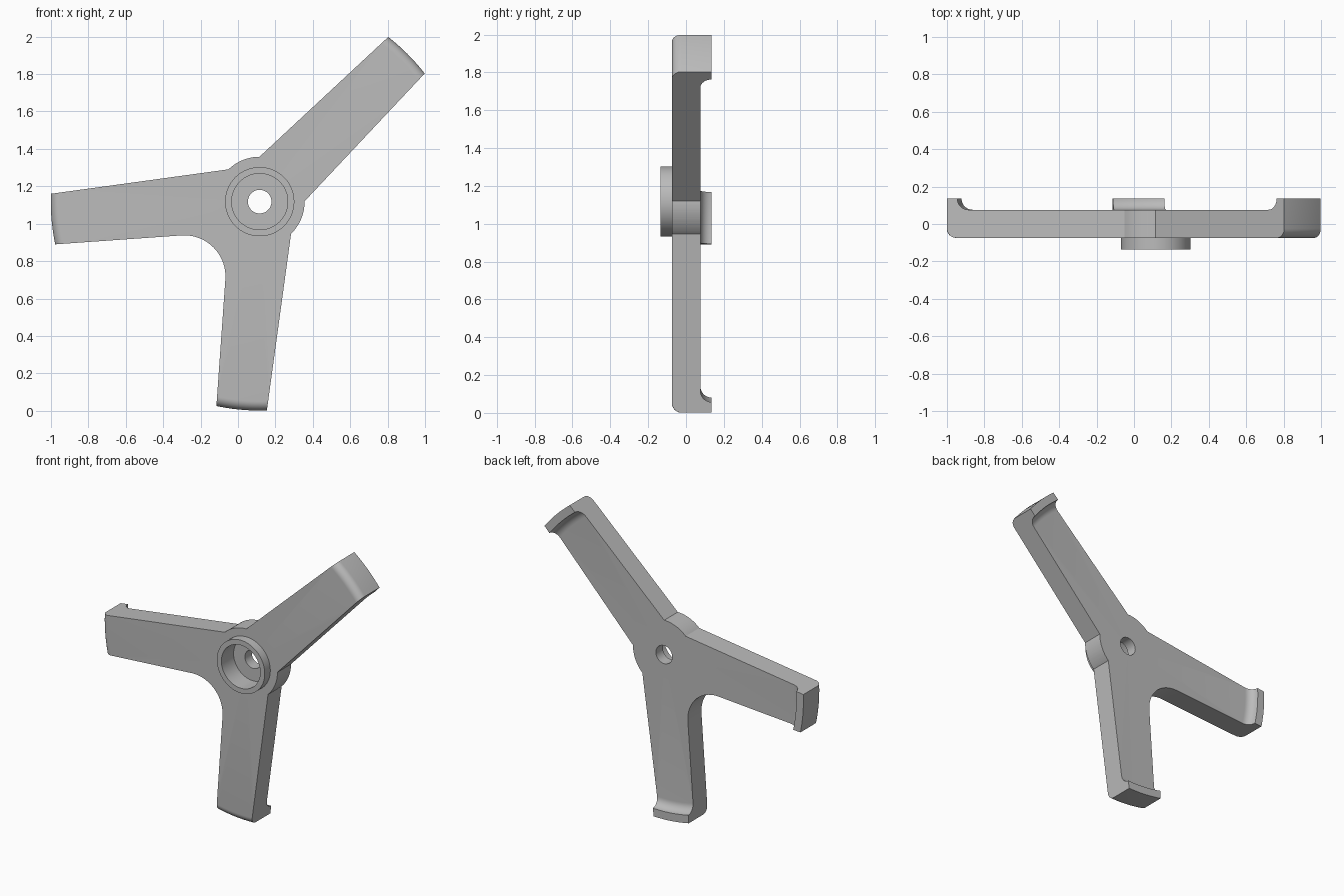
import bpy, bmesh
from math import cos, sin, pi, radians, atan2
from mathutils import Vector, Matrix

old = bpy.data.objects.get("Cube")
if old:
    bpy.data.objects.remove(old, do_unlink=True)

HUB = Vector((0.116, 1.118))      # hub axis in x, z
TIP_R, HUB_R = 1.117, 0.24
FRONT, BACK, LIP = -0.074, 0.076, 0.135

grey = bpy.data.materials.new("plain grey")
grey.use_nodes = True
grey.diffuse_color = (0.5, 0.5, 0.5, 1)
grey.node_tree.nodes["Principled BSDF"].inputs["Base Color"].default_value = (0.5, 0.5, 0.5, 1)


def make_object(name, bm):
    bmesh.ops.recalc_face_normals(bm, faces=bm.faces)
    mesh = bpy.data.meshes.new(name)
    bm.to_mesh(mesh)
    bm.free()
    mesh.materials.append(grey)
    obj = bpy.data.objects.new(name, mesh)
    bpy.context.collection.objects.link(obj)
    return obj


def arc(cx, cy, r, a0, a1, n):
    """Points on an arc, angles in degrees."""
    steps = [radians(a0 + (a1 - a0) * i / n) for i in range(n + 1)]
    return [Vector((cx + r * cos(a), cy + r * sin(a))) for a in steps]


def lathe(name, profile, closed=False, steps=128):
    """Revolve (radius, y) points about the hub axis."""
    bm = bmesh.new()
    verts = [bm.verts.new((HUB.x + r, y, HUB.y)) for r, y in profile]
    edges = [bm.edges.new(p) for p in zip(verts, verts[1:])]
    if closed:
        edges.append(bm.edges.new((verts[-1], verts[0])))
    bmesh.ops.spin(bm, geom=verts + edges, cent=(HUB.x, 0, HUB.y), axis=(0, 1, 0),
                   angle=2 * pi, steps=steps, use_merge=True)
    bmesh.ops.remove_doubles(bm, verts=bm.verts, dist=0.0001)
    return make_object(name, bm)


def beyond(root, tip):
    """Carry an arm edge past the tip so the rim can trim it."""
    root, tip = Vector(root), Vector(tip)
    return tip + (tip - root).normalized() * 0.15


def hub_arc(start, end):
    """Hub bulge between two arm edges, running clockwise."""
    a0, a1 = [atan2(p[1] - HUB.y, p[0] - HUB.x) * 180 / pi for p in (start, end)]
    return arc(HUB.x, HUB.y, HUB_R, a0, a1, 16)


# Outline of the three arms, clockwise from the left arm
left_top, up_left = (-0.05, 1.29), (0.115, 1.358)
up_right, low_right = (0.356, 1.12), (0.285, 0.945)
crotch = arc(-0.287, 0.718, 0.22, -4, 94, 20)
outline = [beyond(crotch[-1], (-0.975, 0.89)), beyond(left_top, (-1.0, 1.16))]
outline += hub_arc(left_top, up_left)
outline += [beyond(up_left, (0.805, 2.0)), beyond(up_right, (1.0, 1.805))]
outline += hub_arc(up_right, low_right)
outline += [beyond(low_right, (0.155, 0.005)), beyond(crotch[0], (-0.115, 0.033))]
outline += crotch

bm = bmesh.new()
face = bm.faces.new([bm.verts.new((p.x, -0.3, p.y)) for p in outline])
side = bmesh.ops.extrude_face_region(bm, geom=[face])
bmesh.ops.translate(bm, vec=(0, 0.6, 0),
                    verts=[g for g in side["geom"] if isinstance(g, bmesh.types.BMVert)])
body = make_object("three_arm_body", bm)

# Turned envelope: rounded front rim, raised back lip and cove
cove = 0.059
rim = [(0, FRONT)]
rim += arc(TIP_R - 0.05, FRONT + 0.05, 0.05, -90, 0, 8)
rim += [(TIP_R, LIP)]
rim += arc(TIP_R - 0.055 - cove, BACK + cove, cove, 0, -90, 8)
rim += [(0, BACK)]
envelope = lathe("envelope_cutter", rim, steps=192)

# Stepped bore: wide front pocket and narrow through hole
bore = lathe("bore_cutter", [(0, -0.3), (0.15, -0.3), (0.15, 0), (0.063, 0), (0.063, 0.3), (0, 0.3)])

for cutter, operation in ((envelope, "INTERSECT"), (bore, "DIFFERENCE")):
    cutter.hide_render = True
    mod = body.modifiers.new(cutter.name, "BOOLEAN")
    mod.object, mod.operation, mod.solver = cutter, operation, "EXACT"

bpy.context.view_layer.update()
graph = bpy.context.evaluated_depsgraph_get()
finished = bpy.data.meshes.new_from_object(body.evaluated_get(graph))
body.modifiers.clear()
body.data = finished
for cutter in (envelope, bore):
    bpy.data.objects.remove(cutter, do_unlink=True)

# Raised collar around the front pocket
collar = lathe("hub_collar", [(0.15, FRONT), (0.15, -0.135), (0.185, -0.135), (0.185, FRONT)], closed=True)

bpy.ops.object.select_all(action="DESELECT")
for obj in (body, collar):
    obj.select_set(True)
bpy.context.view_layer.objects.active = body
bpy.ops.object.shade_smooth_by_angle(angle=radians(30))
